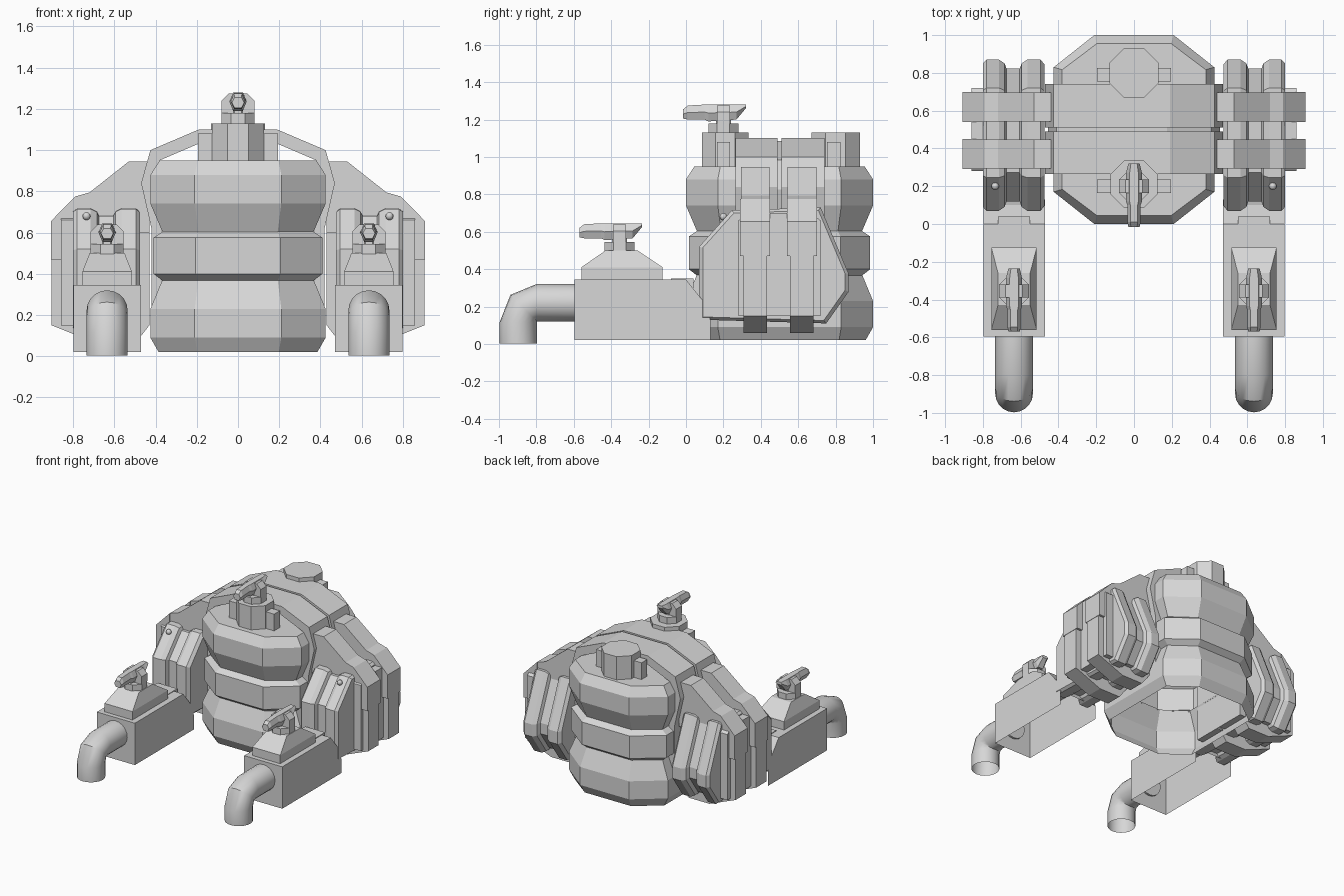
import bpy, bmesh, math
from mathutils import Vector

if "Cube" in bpy.data.objects:
    bpy.data.objects.remove(bpy.data.objects["Cube"])

grey = bpy.data.materials.new("plain_grey")
grey.diffuse_color = (0.68, 0.68, 0.68, 1)
grey.use_nodes = True
grey.node_tree.nodes["Principled BSDF"].inputs["Base Color"].default_value = grey.diffuse_color


def finish(name, bm, smooth=False, closed=True):
    if closed:
        bmesh.ops.recalc_face_normals(bm, faces=bm.faces)
    me = bpy.data.meshes.new(name)
    bm.to_mesh(me)
    bm.free()
    me.materials.append(grey)
    ob = bpy.data.objects.new(name, me)
    bpy.context.collection.objects.link(ob)
    if smooth:
        bpy.ops.object.select_all(action='DESELECT')
        ob.select_set(True)
        bpy.context.view_layer.objects.active = ob
        bpy.ops.object.shade_smooth_by_angle(angle=math.radians(40))
    return ob


def loft(name, rings, smooth=False, caps=(True, True)):
    """Skin a list of equal rings of points and cap the chosen ends."""
    bm = bmesh.new()
    vs = [[bm.verts.new(p) for p in r] for r in rings]
    n = len(rings[0])
    for a, b in zip(vs, vs[1:]):
        for i in range(n):
            j = (i + 1) % n
            bm.faces.new((a[i], a[j], b[j], b[i]))
    if caps[0]:
        bm.faces.new(vs[0])
    if caps[1]:
        bm.faces.new(vs[-1])
    return finish(name, bm, smooth)


def box(name, x0, x1, y0, y1, z0, z1):
    return loft(name, [[(x0, y0, z), (x1, y0, z), (x1, y1, z), (x0, y1, z)] for z in (z0, z1)])


def slab_y(name, prof, y0, y1):
    return loft(name, [[(x, y, z) for x, z in prof] for y in (y0, y1)])


def octagon(name, x, y, stack):
    """Eight-sided turned part; stack is (radius, z)."""
    k = 1 / math.cos(math.pi / 8)
    return loft(name, [[(x + r * k * math.cos(math.pi * (i + .5) / 4),
                         y + r * k * math.sin(math.pi * (i + .5) / 4), z) for i in range(8)]
                       for r, z in stack])


def lever(name, x, y, z):
    """Tap lever: base block, cross yoke and tapered hexagonal handle."""
    octagon(name + "_base", x, y, [(.08, z), (.08, z + .05), (.04, z + .05), (.04, z + .11)])
    slab_y(name + "_yoke", [(x + dx, z + dz) for dx, dz in
                            ((-.08, .05), (.08, .05), (.08, .11), (.045, .145), (-.045, .145), (-.08, .11))],
           y - .035, y + .035)
    rings = []
    for dy, w, b, t in ((.12, .03, .13, .15), (.07, .042, .07, .15), (-.08, .042, .06, .15),
                        (-.1, .035, .07, .15), (-.19, .035, .07, .145), (-.215, .03, .075, .125)):
        m = (b + t) / 2
        rings.append([(x - w, y + dy, z + m), (x - w * .55, y + dy, z + b), (x + w * .55, y + dy, z + b),
                      (x + w, y + dy, z + m), (x + w * .55, y + dy, z + t), (x - w * .55, y + dy, z + t)])
    loft(name, rings)


# Barrel: stacked bulging octagonal sections, hollow and open underneath
def barrel_ring(inset, z):
    a, b, c, d = .425 - inset, .5 - inset, .21 - inset * .3, .33 - inset * .3
    return [(x, y + .5, z) for x, y in ((c, -b), (a, -d), (a, d), (c, b), (-c, b), (-a, d), (-a, -d), (-c, -b))]


for name, prof, top in (("barrel_bottom", ((.04, .02), (0, .09), (0, .23), (.06, .375)), False),
                        ("barrel_middle", ((.06, .365), (.015, .4), (.015, .575), (.06, .605)), False),
                        ("barrel_top", ((.06, .6), (0, .74), (0, .88), (.045, .95)), True)):
    loft(name, [barrel_ring(i, z) for i, z in prof], caps=(False, top))

# Hoops over the barrel, as bent bands
half = [(.19, 1.1), (.425, 1.0), (.47, .84), (.42, .62), (.42, .1)]
inner = [(.17, 1.04), (.38, .95), (.41, .84), (.37, .62), (.37, .1)]


def band(name, y0, y1, drop=0):
    loop = [(x - drop, z - drop) for x, z in half]
    outer = [(-x, z) for x, z in reversed(loop)] + loop
    inn = [(-x, z) for x, z in reversed(inner)] + inner
    sections = [[(a[0], y0, a[1]), (a[0], y1, a[1]), (b[0], y1, b[1]), (b[0], y0, b[1])]
                for a, b in zip(outer, inn)]
    loft(name, sections)


band("front_hoop", .265, .49)
band("rear_hoop", .51, .74)
band("hoop_joint", .49, .51, .015)

# Top fittings
octagon("front_neck", 0, .21, [(.125, .94), (.125, 1.13)])
lever("top_lever", 0, .2, 1.13)
octagon("rear_cap", 0, .80, [(.13, .94), (.13, 1.13)])
for s in (-1, 1):
    for y in (.2, .79):
        box("neck_lug", s * .11, s * .195, y - .035, y + .035, .94, 1.08)

# Side assemblies
pod = [(.07, .13), (.07, .52), (.245, .715), (.72, .73), (.87, .375), (.87, .28), (.75, .11)]
strap = [(.43, .94), (.53, .94), (.72, .79), (.79, .77), (.905, .65), (.905, .15), (.68, .06), (.5, .06), (.43, .15)]
for s in (-1, 1):
    # Twin-lobed pod, lofted sideways
    stations = ((.475, .94), (.495, 1), (.565, 1), (.595, .95), (.605, .88), (.675, .88),
                (.685, .95), (.715, 1), (.78, 1), (.8, .95))
    loft("pod", [[(s * x, .475 + (y - .475) * k, .42 + (z - .42) * k) for y, z in pod] for x, k in stations])
    loft("pod_outer_plate", [[(s * x, y, z) for y, z in
                              ((.28, .15), (.28, .66), (.33, .7), (.67, .7), (.72, .66), (.72, .15))]
                             for x in (.79, .86)])
    # Straps and buckles
    for y in (.37, .62):
        slab_y("pod_strap", [(s * x, z) for x, z in strap], y - .063, y + .063)
        slab_y("strap_upper", [(s * x, z) for x, z in
                               ((.43, .945), (.53, .945), (.72, .795), (.79, .775), (.79, .6), (.43, .6))],
               y - .077, y + .077)
        slab_y("strap_buckle", [(s * x, z) for x, z in
                                ((.79, .775), (.908, .655), (.908, .47), (.79, .47))], y - .08, y + .08)
    # Small knob on the pod
    bm = bmesh.new()
    bmesh.ops.create_uvsphere(bm, u_segments=10, v_segments=6, radius=.02)
    bmesh.ops.translate(bm, verts=bm.verts, vec=(s * .735, .2, .68))
    finish("pod_knob", bm, True)

    # Pipe housing, open underneath and behind
    bm = bmesh.new()
    prof = [(-.595, .02), (-.595, .345), (0, .345), (.1, .22), (.13, .13), (.13, .02)]
    sides = [[bm.verts.new((s * x, y, z)) for y, z in prof] for x in (.47, .797)]
    for f in sides:
        bm.faces.new(f)
    for i in range(4):
        bm.faces.new((sides[0][i], sides[0][i + 1], sides[1][i + 1], sides[1][i]))
    finish("pipe_housing", bm)
    box("housing_link", s * .55, s * .72, -.08, .04, .3, .35)

    # Sloped hump under the lever
    loft("housing_hump", [[(s * .635 + dx * w, y, z) for dx, y in ((-1, y0), (1, y0), (1, y1), (-1, y1))]
                          for w, y0, y1, z in ((.12, -.56, -.125, .34), (.12, -.56, -.125, .41),
                                               (.085, -.43, -.26, .5))])
    lever("tap_lever", s * .635, -.355, .495)

    # Bent spout with an open mouth
    path = [(-.58, .22, 0), (-.8, .22, 0), (-.868, .192, 45), (-.897, .115, 90), (-.897, .003, 90)]
    rings = []
    for y, z, a in path:
        a = math.radians(a)
        up = Vector((0, -math.sin(a), math.cos(a)))
        rings.append([Vector((s * .635, y, z)) + Vector((1, 0, 0)) * .1 * math.cos(t) + up * .1 * math.sin(t)
                      for t in (2 * math.pi * i / 20 for i in range(20))])
    loft("spout", rings, True, caps=(True, False))
